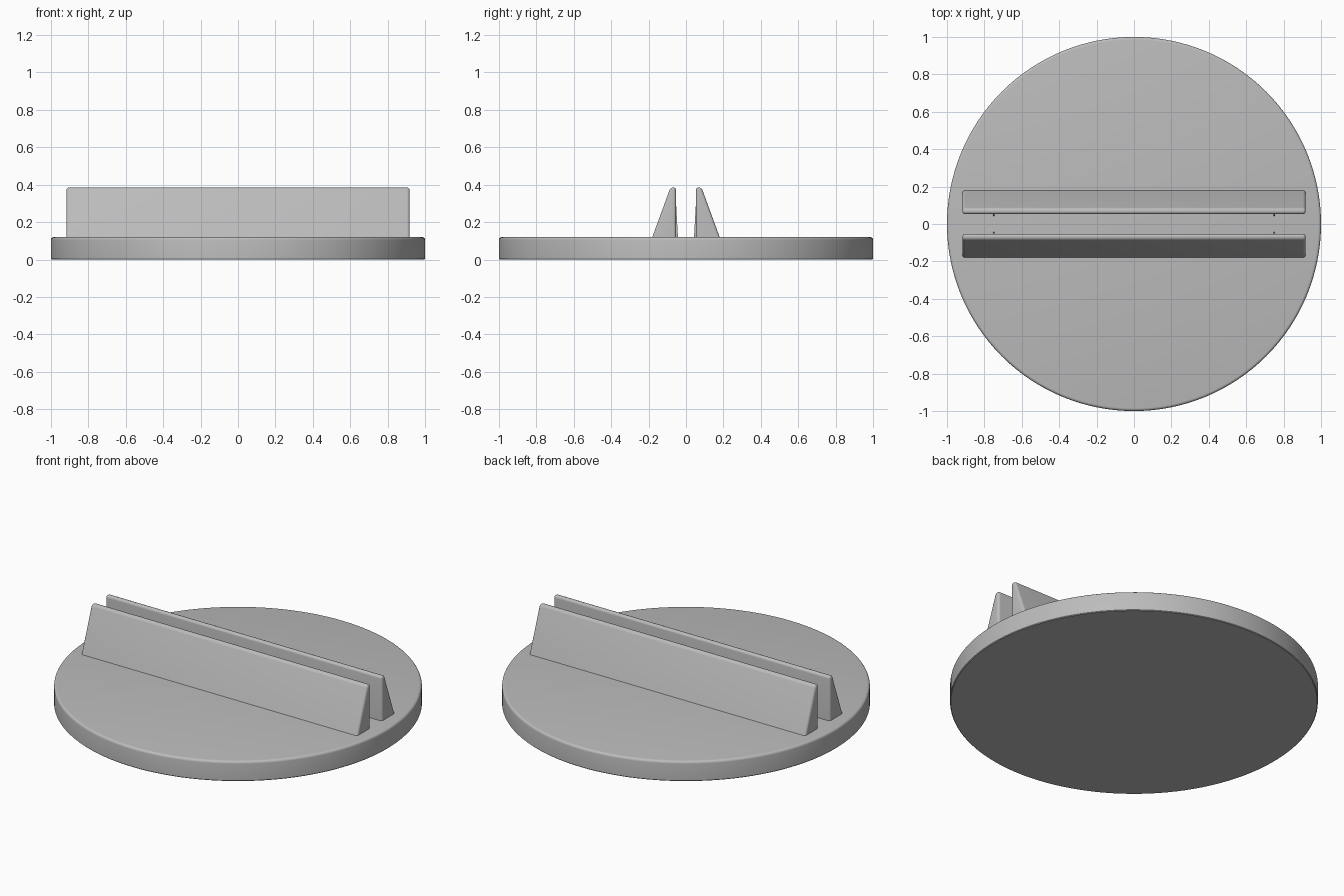
import bpy, bmesh, math

cube = bpy.data.objects.get("Cube")
if cube:
    bpy.data.objects.remove(cube, do_unlink=True)

grey = bpy.data.materials.new("plain_grey")
grey.use_nodes = True
colour = (0.5, 0.5, 0.5, 1)
grey.diffuse_color = colour
grey.node_tree.nodes["Principled BSDF"].inputs["Base Color"].default_value = colour


def finish(name, bm, smooth=True):
    bmesh.ops.recalc_face_normals(bm, faces=bm.faces)
    mesh = bpy.data.meshes.new(name)
    bm.to_mesh(mesh)
    bm.free()
    mesh.materials.append(grey)
    obj = bpy.data.objects.new(name, mesh)
    bpy.context.collection.objects.link(obj)
    if smooth:
        bpy.ops.object.select_all(action="DESELECT")
        obj.select_set(True)
        bpy.context.view_layer.objects.active = obj
        bpy.ops.object.shade_smooth_by_angle(angle=math.radians(35))
    return obj


def extrude_profile(points, x0, x1):
    """Prism along x from (y, z) points."""
    bm = bmesh.new()
    face = bm.faces.new([bm.verts.new((x0, y, z)) for y, z in points])
    out = bmesh.ops.extrude_face_region(bm, geom=[face])
    for v in out["geom"]:
        if isinstance(v, bmesh.types.BMVert):
            v.co.x = x1
    bmesh.ops.recalc_face_normals(bm, faces=bm.faces)
    return bm


def round_edges(bm, edges, size, segments):
    bmesh.ops.bevel(bm, geom=edges, offset=size, segments=segments,
                    profile=0.5, affect="EDGES")


# Round base plate with a softened top rim
HEIGHT = 0.12
bm = bmesh.new()
bmesh.ops.create_cone(bm, cap_ends=True, segments=128, radius1=1, radius2=1, depth=HEIGHT)
bmesh.ops.translate(bm, verts=bm.verts, vec=(0, 0, HEIGHT / 2))
for level, size, segments in ((HEIGHT, 0.015, 4), (0, 0.004, 1)):
    rim = [e for e in bm.edges if all(abs(v.co.z - level) < 1e-4 for v in e.verts)]
    round_edges(bm, rim, size, segments)
finish("base_plate", bm)

# Two tapered rails with upright inner faces, each with two tiny grip ribs
FOOT = 0.06
for side, label in ((-1, "front"), (1, "back")):
    profile = [(0.053, FOOT), (0.202, FOOT), (0.083, 0.385), (0.053, 0.385)]
    bm = extrude_profile([(side * y, z) for y, z in profile], -0.917, 0.917)
    round_edges(bm, [e for e in bm.edges if max(v.co.z for v in e.verts) > 0.2], 0.014, 4)
    finish(label + "_rail", bm)

    rib = [(0.06, FOOT), (0.039, FOOT), (0.043, HEIGHT), (0.053, 0.3), (0.06, 0.3)]
    for x, end in ((-0.75, "right"), (0.75, "left")):
        bm = extrude_profile([(side * y, z) for y, z in rib], x - 0.004, x + 0.004)
        finish(f"{label}_{end}_grip_rib", bm, smooth=False)
